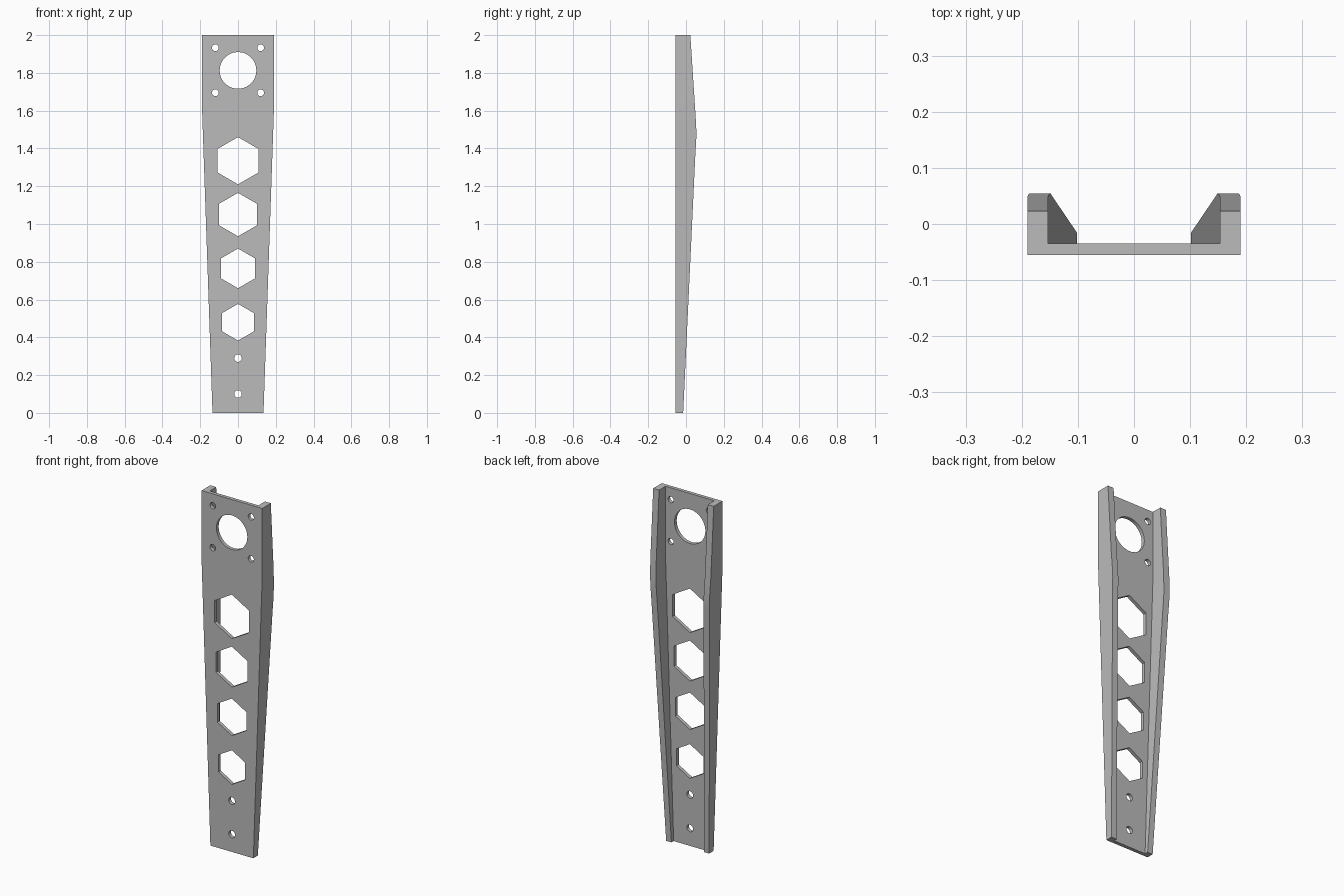
import bpy, bmesh
from math import pi
from mathutils import Matrix

cube = bpy.data.objects.get("Cube")
if cube:
    bpy.data.objects.remove(cube, do_unlink=True)

grey = bpy.data.materials.new("plain grey")
grey.use_nodes = True
colour = (0.5, 0.5, 0.5, 1)
grey.diffuse_color = colour
grey.node_tree.nodes["Principled BSDF"].inputs["Base Color"].default_value = colour


def finish(name, bm):
    bmesh.ops.recalc_face_normals(bm, faces=bm.faces)
    mesh = bpy.data.meshes.new(name)
    bm.to_mesh(mesh)
    bm.free()
    mesh.materials.append(grey)
    obj = bpy.data.objects.new(name, mesh)
    bpy.context.collection.objects.link(obj)
    return obj


FRONT, WEB = -0.055, -0.035
TAPER_Z = 1.6


def half_width(z):
    return 0.19 - 0.055 * max(0, TAPER_Z - z) / TAPER_Z


# Channel-shaped arm: U section lofted through (height, flange depth) stations
stations = [(0, -0.015), (1.38, 0.050), (1.42, 0.0525), (1.46, 0.0548),
            (1.50, 0.0545), (1.54, 0.0525), (TAPER_Z, 0.049), (2, 0.023)]
bm = bmesh.new()
rings = []
for z, back in stations:
    outer = half_width(z)
    inner = outer - 0.037 + 0.004 * max(0, TAPER_Z - z) / TAPER_Z
    half = [(outer, FRONT), (outer, back), (inner, back), (inner, WEB)]
    section = half + [(-x, y) for x, y in reversed(half)]
    rings.append([bm.verts.new((x, y, z)) for x, y in section])
for low, high in zip(rings, rings[1:]):
    for i in range(len(low)):
        j = (i + 1) % len(low)
        bm.faces.new((low[i], low[j], high[j], high[i]))
bm.faces.new(rings[0])
bm.faces.new(rings[-1])
arm = finish("channel_arm", bm)

# Holes through the web: (x, z, radius, sides)
holes = [(0, 1.813, 0.097, 48), (0, 0.10, 0.02, 20), (0, 0.29, 0.02, 20)]
holes += [(x, z, 0.018, 16) for x in (-0.12, 0.12) for z in (1.695, 1.933)]
holes += [(0, z, r, 6) for z, r in
          ((1.335, 0.125), (1.05, 0.115), (0.765, 0.105), (0.48, 0.097))]
bm = bmesh.new()
for x, z, radius, sides in holes:
    place = Matrix.Translation((x, -0.045, z)) @ Matrix.Rotation(pi / 2, 4, 'X')
    bmesh.ops.create_cone(bm, cap_ends=True, segments=sides, radius1=radius,
                          radius2=radius, depth=0.06, matrix=place)
cutter = finish("hole_cutter", bm)
cutter.hide_render = True

cut = arm.modifiers.new("holes", 'BOOLEAN')
cut.operation = 'DIFFERENCE'
cut.solver = 'EXACT'
cut.object = cutter
bpy.ops.object.select_all(action='DESELECT')
arm.select_set(True)
bpy.context.view_layer.objects.active = arm
bpy.ops.object.modifier_apply(modifier=cut.name)
bpy.data.objects.remove(cutter, do_unlink=True)
bpy.ops.object.shade_smooth_by_angle(angle=pi / 7)
